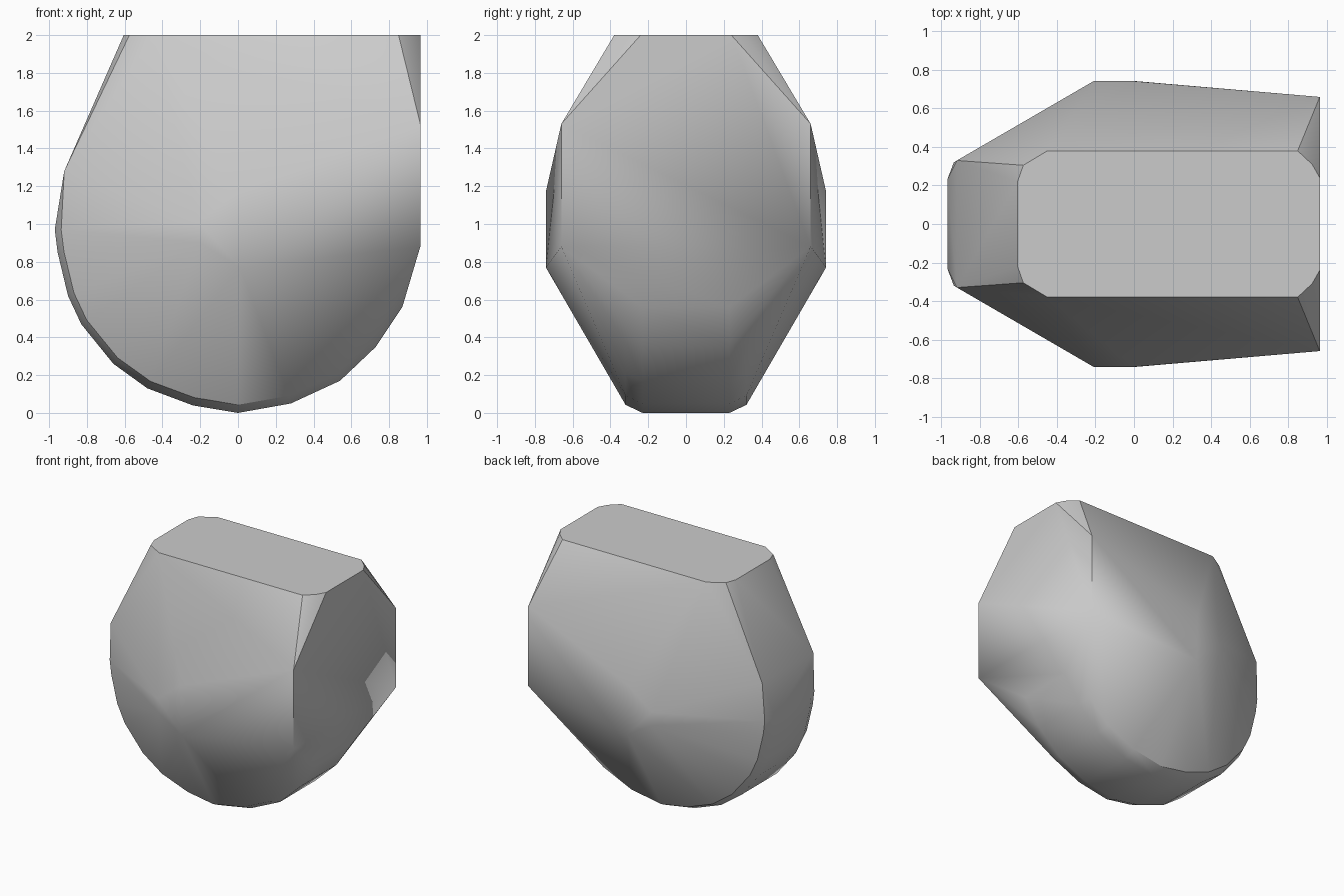
import bpy, bmesh

old = bpy.data.objects.get("Cube")
if old:
    bpy.data.objects.remove(old, do_unlink=True)

grey = bpy.data.materials.new("plain grey")
grey.use_nodes = True
grey.diffuse_color = (0.6, 0.6, 0.6, 1)
grey.node_tree.nodes["Principled BSDF"].inputs["Base Color"].default_value = (0.6, 0.6, 0.6, 1)

points = []


def pair(x, y, z):
    points.extend([(x, y, z), (x, -y, z)])


# Rounded rim around the lower left, with a narrow bevel on both sides
rim = [(-0.97, 0.97), (-0.955, 0.85), (-0.9, 0.62), (-0.83, 0.47), (-0.66, 0.26),
       (-0.48, 0.13), (-0.24, 0.04), (0, 0), (0.28, 0.05), (0.54, 0.17),
       (0.73, 0.35), (0.87, 0.56)]
for x, z in rim:
    pair(x, 0.23, z)
    pair(x * 0.965, 0.32, 0.95 + (z - 0.95) * 0.955)
pair(-0.92, 0.33, 1.28)

# Flat octagonal right end
for y, z in [(0.66, 0.88), (0.66, 1.53), (0.24, 2)]:
    pair(0.965, y, z)

# Flat top with clipped corners
for x, y in [(0.925, 0.31), (0.85, 0.38), (-0.45, 0.38), (-0.575, 0.305), (-0.605, 0.22)]:
    pair(x, y, 2)

# Bulging crowns on the front and back
for x, z in [(0.01, 0.77), (-0.2, 0.9), (-0.21, 1.01), (0, 1.17)]:
    pair(x, 0.742, z)

# Wrap the points in a faceted convex shell
bm = bmesh.new()
for p in points:
    bm.verts.new(p)
hull = bmesh.ops.convex_hull(bm, input=bm.verts)
loose = {g for g in hull["geom_interior"] + hull["geom_unused"] if isinstance(g, bmesh.types.BMVert)}
bmesh.ops.delete(bm, geom=list(loose), context="VERTS")
bmesh.ops.dissolve_limit(bm, angle_limit=0.01, verts=bm.verts, edges=bm.edges)
bmesh.ops.recalc_face_normals(bm, faces=bm.faces)
mesh = bpy.data.meshes.new("rounded_block")
bm.to_mesh(mesh)
bm.free()
mesh.materials.append(grey)
block = bpy.data.objects.new("rounded_block", mesh)
bpy.context.collection.objects.link(block)

# Smooth gentle bends, keep strong edges crisp
bpy.ops.object.select_all(action="DESELECT")
block.select_set(True)
bpy.context.view_layer.objects.active = block
bpy.ops.object.shade_smooth_by_angle(angle=0.52)
